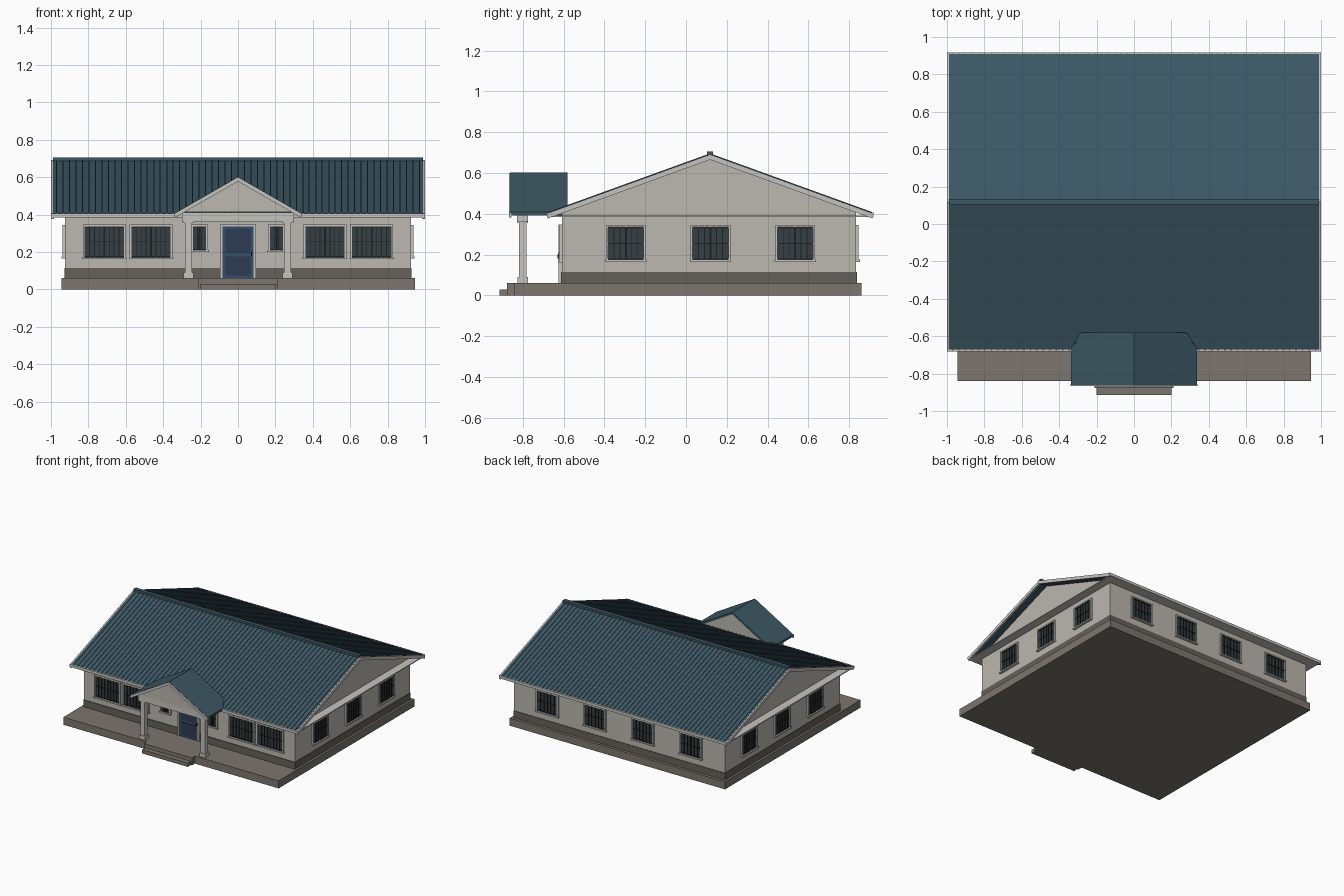
import bpy, bmesh, math
from mathutils import Matrix, Vector

if "Cube" in bpy.data.objects:
    bpy.data.objects.remove(bpy.data.objects["Cube"])


def material(name, rgb):
    m = bpy.data.materials.new(name)
    m.diffuse_color = (*rgb, 1)
    m.use_nodes = True
    m.node_tree.nodes["Principled BSDF"].inputs["Base Color"].default_value = m.diffuse_color
    return m


WALL = material("wall_paint", (0.50, 0.48, 0.43))
TRIM = material("trim_paint", (0.56, 0.55, 0.52))
BASE = material("plinth_grey", (0.13, 0.12, 0.10))
SLAB = material("concrete", (0.20, 0.18, 0.155))
ROOF = material("roof_metal", (0.045, 0.095, 0.125))
GLASS = material("dark_glass", (0.035, 0.05, 0.055))
BAR = material("bar_metal", (0.012, 0.014, 0.015))
DOOR = material("door_blue", (0.035, 0.075, 0.15))
PANEL = material("door_panel_blue", (0.025, 0.045, 0.085))


def finish(name, bm, mat):
    bmesh.ops.recalc_face_normals(bm, faces=bm.faces[:])
    me = bpy.data.meshes.new(name)
    bm.to_mesh(me)
    bm.free()
    me.materials.append(mat)
    ob = bpy.data.objects.new(name, me)
    bpy.context.collection.objects.link(ob)
    return ob


def boxes(name, specs, mat, xf=Matrix()):
    """One object from boxes given as (x0, x1, y0, y1, z0, z1)."""
    bm = bmesh.new()
    for x0, x1, y0, y1, z0, z1 in specs:
        m = Matrix.Translation(((x0 + x1) / 2, (y0 + y1) / 2, (z0 + z1) / 2))
        m = m @ Matrix.Diagonal((x1 - x0, y1 - y0, z1 - z0, 1))
        bmesh.ops.create_cube(bm, size=1, matrix=xf @ m)
    return finish(name, bm, mat)


def prism(name, profile, axis, spans, mat):
    """Extrude a profile along x (profile = y,z) or y (profile = x,z)."""
    bm = bmesh.new()
    for a, b in spans:
        at = lambda t, p: (t, *p) if axis == "x" else (p[0], t, p[1])
        face = bm.faces.new([bm.verts.new(at(a, p)) for p in profile])
        ext = bmesh.ops.extrude_face_region(bm, geom=[face])["geom"]
        step = Vector((b - a, 0, 0) if axis == "x" else (0, b - a, 0))
        bmesh.ops.translate(bm, vec=step, verts=[v for v in ext if isinstance(v, bmesh.types.BMVert)])
    return finish(name, bm, mat)


def chevron(c, half, top, slope, thick):
    low = top - half * slope
    return [(c - half, low), (c, top), (c + half, low),
            (c + half, low - thick), (c, top - thick), (c - half, low - thick)]


# Ground slab, steps and plinth
boxes("ground_slab", [(-.945, .945, -.84, .86, 0, .06)], SLAB)
boxes("entrance_steps", [(-.21, .21, -.877, -.84, 0, .06), (-.2, .2, -.915, -.877, 0, .03)], SLAB)
boxes("plinth", [(-.928, .928, -.613, .838, .06, .115)], BASE)

# Walls with gable ends
RY, RT, SL = .118, .692, .362
wall_top = RT - .02
eave = lambda y: wall_top - abs(y - RY) * SL
prism("walls", [(-.608, .115), (-.608, eave(-.608)), (RY, wall_top), (.834, eave(.834)), (.834, .115)],
      "x", [(-.925, .925)], WALL)

# Main roof: sheet, standing seams, ridge cap, barge boards, fascias, soffit
prism("main_roof", chevron(RY, .793, RT, SL, .018), "x", [(-.99, .99)], ROOF)
seams = [(-.97 + i * 1.94 / 56 - .003, -.97 + i * 1.94 / 56 + .003) for i in range(57)]
prism("roof_seams", chevron(RY, .793, RT + .004, SL, .006), "x", seams, ROOF)
boxes("ridge_cap", [(-.99, .99, RY - .015, RY + .015, RT - .008, RT + .013)], ROOF)
prism("barge_boards", chevron(RY, .797, RT - .001, SL, .026), "x", [(-1, -.985), (.985, 1)], TRIM)
boxes("eave_fascias", [(-1, 1, RY - .8, RY - .79, .384, .406),
                       (-1, 1, RY + .79, RY + .8, .384, .406)], TRIM)
boxes("soffit", [(-.99, .99, RY - .79, RY + .79, .385, .392)], TRIM)


# Windows: local x along the wall, local -y outwards
def window(name, x, y, angle, w, z0, z1):
    xf = Matrix.Translation((x, y, 0)) @ Matrix.Rotation(math.radians(angle), 4, "Z")
    h = w / 2
    t = .010
    boxes(name + "_glass", [(-h, h, -.004, .01, z0, z1)], GLASS, xf)
    boxes(name + "_frame", [(-h - t, -h, -.012, .01, z0, z1), (h, h + t, -.012, .01, z0, z1),
                            (-h - t, h + t, -.012, .01, z1, z1 + t),
                            (-h - t - .004, h + t + .004, -.018, .01, z0 - t, z0)], TRIM, xf)
    n = max(3, round(w / .027))
    bars = [(-h + w * i / n - .002, -h + w * i / n + .002, -.01, -.004, z0, z1) for i in range(1, n)]
    bars += [(-h, h, -.009, -.004, z - .002, z + .002) for z in (z0 + .004, (z0 + z1) / 2, z1 - .004)]
    bars.append((-.005, .005, -.009, -.003, z0, z1))
    boxes(name + "_bars", bars, BAR, xf)


for s, side in ((-1, "left"), (1, "right")):
    for i, x in enumerate((.465, .715)):
        window(f"front_window_{side}_{i}", s * x, -.608, 0, .21, .172, .337)
    window(f"porch_window_{side}", s * .205, -.608, 0, .07, .21, .337)
    for i, x in enumerate((.21, .63)):
        window(f"back_window_{side}_{i}", s * x, .834, 180, .175, .175, .335)
    for i, y in enumerate((-.295, .12, .535)):
        window(f"side_window_{side}_{i}", s * .925, y, s * 90, .175, .175, .335)

# Front door
boxes("door_frame", [(-.095, -.082, -.624, -.6, .06, .342), (.082, .095, -.624, -.6, .06, .342),
                     (-.095, .095, -.624, -.6, .337, .348)], TRIM)
boxes("door_leaf", [(-.082, .082, -.618, -.6, .06, .337)], DOOR)
boxes("door_panels", [(-.066, .066, -.622, -.61, .075, .175),
                      (-.066, .066, -.622, -.61, .195, .322)], PANEL)
boxes("door_handle", [(.07, .076, -.63, -.61, .18, .2)], BAR)

# Porch columns with base and capital, and the beam they carry
cols = []
for x in (-.265, .265):
    for r, z0, z1 in ((.019, .06, .36), (.026, .06, .09), (.026, .355, .37)):
        cols.append((x - r, x + r, -.8 - r, -.8 + r, z0, z1))
boxes("porch_columns", cols, TRIM)
boxes("porch_beam", [(-.3, .3, -.828, -.775, .362, .412)], TRIM)

# Porch gable roof
PT, PS = .602, .575
prism("porch_roof", chevron(0, .337, PT, PS, .016), "y", [(-.862, -.58)], ROOF)
prism("porch_barge_boards", chevron(0, .339, PT - .002, PS, .022), "y", [(-.867, -.855)], TRIM)
ph = PT - .016
prism("porch_pediment", [(-.3, ph - .3 * PS), (0, ph), (.3, ph - .3 * PS)], "y",
      [(-.835, -.585)], WALL)
